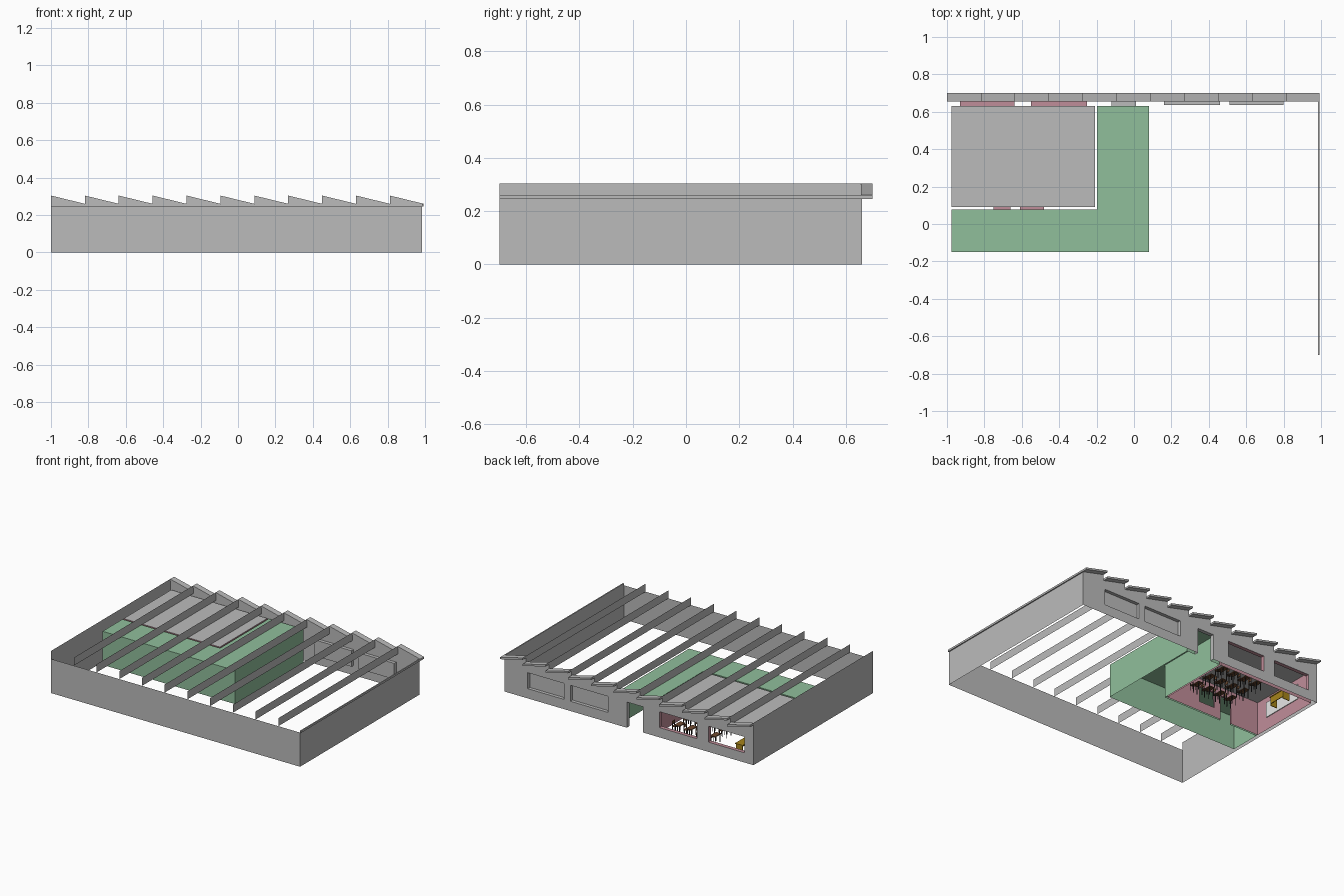
import bpy, bmesh

cube = bpy.data.objects.get("Cube")
if cube:
    bpy.data.objects.remove(cube)


def material(name, color):
    m = bpy.data.materials.new(name)
    m.use_nodes = True
    rgba = (*color, 1)
    m.diffuse_color = rgba
    m.node_tree.nodes["Principled BSDF"].inputs["Base Color"].default_value = rgba
    return m


GREY = material("plain grey", (0.5, 0.5, 0.5))
GREEN = material("corridor green", (0.28, 0.52, 0.33))
PINK = material("classroom pink", (0.53, 0.27, 0.32))
WOOD = material("brown wood", (0.16, 0.07, 0.03))
DARK = material("dark metal", (0.03, 0.03, 0.03))
YELLOW = material("yellow wood", (0.38, 0.23, 0.01))
WHITE = material("board white", (0.9, 0.9, 0.9))


def finish(name, bm, mat):
    bmesh.ops.remove_doubles(bm, verts=bm.verts, dist=0.0001)
    mesh = bpy.data.meshes.new(name)
    bm.to_mesh(mesh)
    bm.free()
    mesh.materials.append(mat)
    ob = bpy.data.objects.new(name, mesh)
    bpy.context.collection.objects.link(ob)
    return ob


def face(bm, points):
    bm.faces.new([bm.verts.new(p) for p in points])


def box(bm, x0, x1, y0, y1, z0, z1):
    made = bmesh.ops.create_cube(bm, size=1)["verts"]
    for v in made:
        v.co = ((x0 + x1) / 2 + v.co.x * (x1 - x0),
                (y0 + y1) / 2 + v.co.y * (y1 - y0),
                (z0 + z1) / 2 + v.co.z * (z1 - z0))


def sheet(bm, axis, at, u0, u1, z0, z1, holes=(), flip=False):
    """Upright sheet on a constant x or y, with rectangular holes."""
    us = sorted({u0, u1, *(h[0] for h in holes), *(h[1] for h in holes)})
    zs = sorted({z0, z1, *(h[2] for h in holes), *(h[3] for h in holes)})
    for a, b in zip(us, us[1:]):
        for c, d in zip(zs, zs[1:]):
            u, z = (a + b) / 2, (c + d) / 2
            if any(h[0] < u < h[1] and h[2] < z < h[3] for h in holes):
                continue
            pts = [(a, c), (b, c), (b, d), (a, d)]
            if flip:
                pts.reverse()
            face(bm, [(at, u, z) if axis == "x" else (u, at, z) for u, z in pts])


def reveal(bm, hole, y0, y1):
    """Lining of an opening through a wall along y."""
    a, b, c, d = hole
    ring = [(a, c), (a, d), (b, d), (b, c)]
    for (p, q), (r, s) in zip(ring, ring[1:] + ring[:1]):
        if q == s == 0:
            continue
        face(bm, [(p, y0, q), (r, y0, s), (r, y1, s), (p, y1, q)])


LEFT, RIGHT, FRONT, BACK = -1.0, 0.985, -0.7, 0.66
EAVE, RIDGE, LOW, ROOM = 0.246, 0.304, 0.26, 0.242
INNER = 0.632
TEETH = 11
PITCH = 1.993 / TEETH
SILL, HEAD = 0.07, 0.185

class_windows = [(-0.93, -0.64, SILL, HEAD), (-0.55, -0.25, SILL, HEAD)]
blind_windows = [(0.16, 0.46, SILL, HEAD), (0.51, 0.80, SILL, HEAD)]
entrance = (-0.12, 0.01, 0, 0.185)
inside_openings = [(-0.75, -0.66, 0, 0.18), (-0.61, -0.48, SILL, HEAD)]

# Outer shell
for name, axis, at, u0, u1, top, flip in (
        ("front_wall", "y", FRONT, LEFT, RIGHT, EAVE, False),
        ("west_wall", "x", LEFT, FRONT, BACK, RIDGE, True),
        ("east_wall", "x", RIGHT, FRONT, BACK, LOW, False)):
    bm = bmesh.new()
    sheet(bm, axis, at, u0, u1, 0, top, (), flip)
    finish(name, bm, GREY)

bm = bmesh.new()
box(bm, RIGHT, 0.993, FRONT, BACK, EAVE, LOW)
finish("east_wall_coping", bm, GREY)

# Back wall with openings and saw-tooth gable
bm = bmesh.new()
sheet(bm, "y", BACK, LEFT, RIGHT, 0, EAVE,
      class_windows + blind_windows + [entrance], True)
for i in range(TEETH):
    x = LEFT + i * PITCH
    face(bm, [(x, BACK, EAVE), (x, BACK, RIDGE - 0.014), (x + PITCH, BACK, EAVE)])
finish("back_wall", bm, GREY)

bm = bmesh.new()
for w in blind_windows:
    reveal(bm, w, INNER + 0.004, BACK)
    sheet(bm, "y", INNER + 0.004, *w, (), True)
reveal(bm, entrance, INNER, BACK)
finish("blind_windows_and_entrance", bm, GREY)

# Sloping eave slabs
bm = bmesh.new()
for i in range(TEETH):
    x0 = LEFT + i * PITCH
    x1 = x0 + PITCH
    section = [(x0, RIDGE - 0.014), (x1, EAVE), (x1, LOW), (x0, RIDGE)]
    face(bm, [(x, BACK - 0.004, z) for x, z in section])
    face(bm, [(x, 0.70, z) for x, z in reversed(section)])
    for (a, b), (c, d) in zip(section, section[1:] + section[:1]):
        face(bm, [(a, BACK - 0.004, b), (a, 0.70, b), (c, 0.70, d), (c, BACK - 0.004, d)])
finish("eave_slabs", bm, GREY)

# Roof beams
bm = bmesh.new()
for i in range(1, TEETH):
    sheet(bm, "x", LEFT + i * PITCH, FRONT, BACK, EAVE, RIDGE)
finish("roof_beams", bm, GREY)

# L-shaped corridor
WEST, BEND, EAST, SOUTH, NORTH = -0.975, -0.197, 0.08, -0.15, 0.077
bm = bmesh.new()
sheet(bm, "y", SOUTH, WEST, EAST, 0, ROOM)
sheet(bm, "x", EAST, SOUTH, INNER, 0, ROOM)
sheet(bm, "x", WEST, SOUTH, NORTH, 0, ROOM, (), True)
sheet(bm, "y", NORTH, WEST, BEND, 0, ROOM, inside_openings, True)
sheet(bm, "x", BEND, NORTH, INNER, 0, ROOM, (), True)
sheet(bm, "y", INNER, BEND, EAST, 0, ROOM, [entrance], True)
face(bm, [(x, y, ROOM) for x, y in (
    (WEST, SOUTH), (EAST, SOUTH), (EAST, INNER),
    (BEND, INNER), (BEND, NORTH), (WEST, NORTH))])
finish("corridor", bm, GREEN)

# Classroom
CE, CS = -0.208, 0.09
bm = bmesh.new()
sheet(bm, "y", CS, WEST, CE, 0, ROOM, inside_openings)
sheet(bm, "y", INNER, WEST, CE, 0, ROOM, class_windows, True)
sheet(bm, "x", WEST, CS, INNER, 0, ROOM, (), True)
sheet(bm, "x", CE, CS, INNER, 0, ROOM)
for w in class_windows:
    reveal(bm, w, INNER, BACK)
for w in inside_openings:
    reveal(bm, w, NORTH, CS)
finish("classroom_walls", bm, PINK)

bm = bmesh.new()
face(bm, [(WEST, CS, ROOM), (CE, CS, ROOM), (CE, INNER, ROOM), (WEST, INNER, ROOM)])
finish("classroom_roof", bm, GREY)

bm = bmesh.new()
box(bm, WEST + 0.001, WEST + 0.006, 0.18, 0.50, 0.09, 0.20)
finish("whiteboard", bm, WHITE)


# Furniture
def legs(bm, x, y, w, d, h, t=0.004):
    for sx in (-1, 1):
        for sy in (-1, 1):
            cx, cy = x + sx * (w / 2 - t), y + sy * (d / 2 - t)
            box(bm, cx - t / 2, cx + t / 2, cy - t / 2, cy + t / 2, 0, h)


tops, frames = bmesh.new(), bmesh.new()
for i in range(4):
    for j in range(3):
        x, y = -0.60 + i * 0.095, 0.27 + j * 0.125
        box(tops, x - 0.02, x + 0.02, y - 0.033, y + 0.033, 0.056, 0.062)
        legs(frames, x, y, 0.04, 0.06, 0.056)
        cx = x + 0.038
        box(tops, cx - 0.015, cx + 0.015, y - 0.016, y + 0.016, 0.034, 0.038)
        box(tops, cx + 0.012, cx + 0.015, y - 0.016, y + 0.016, 0.052, 0.072)
        legs(frames, cx, y, 0.03, 0.032, 0.034)
        for s in (-1, 1):
            box(frames, cx + 0.011, cx + 0.014, y + s * 0.012 - 0.002,
                y + s * 0.012 + 0.002, 0.038, 0.055)
finish("desk_tops_and_seats", tops, WOOD)
finish("desk_and_chair_legs", frames, DARK)

bm = bmesh.new()
box(bm, -0.85, -0.79, 0.43, 0.57, 0.062, 0.068)
box(bm, -0.798, -0.793, 0.435, 0.565, 0.015, 0.062)
for y in (0.435, 0.56):
    box(bm, -0.845, -0.793, y, y + 0.005, 0, 0.062)
finish("teacher_desk", bm, YELLOW)
